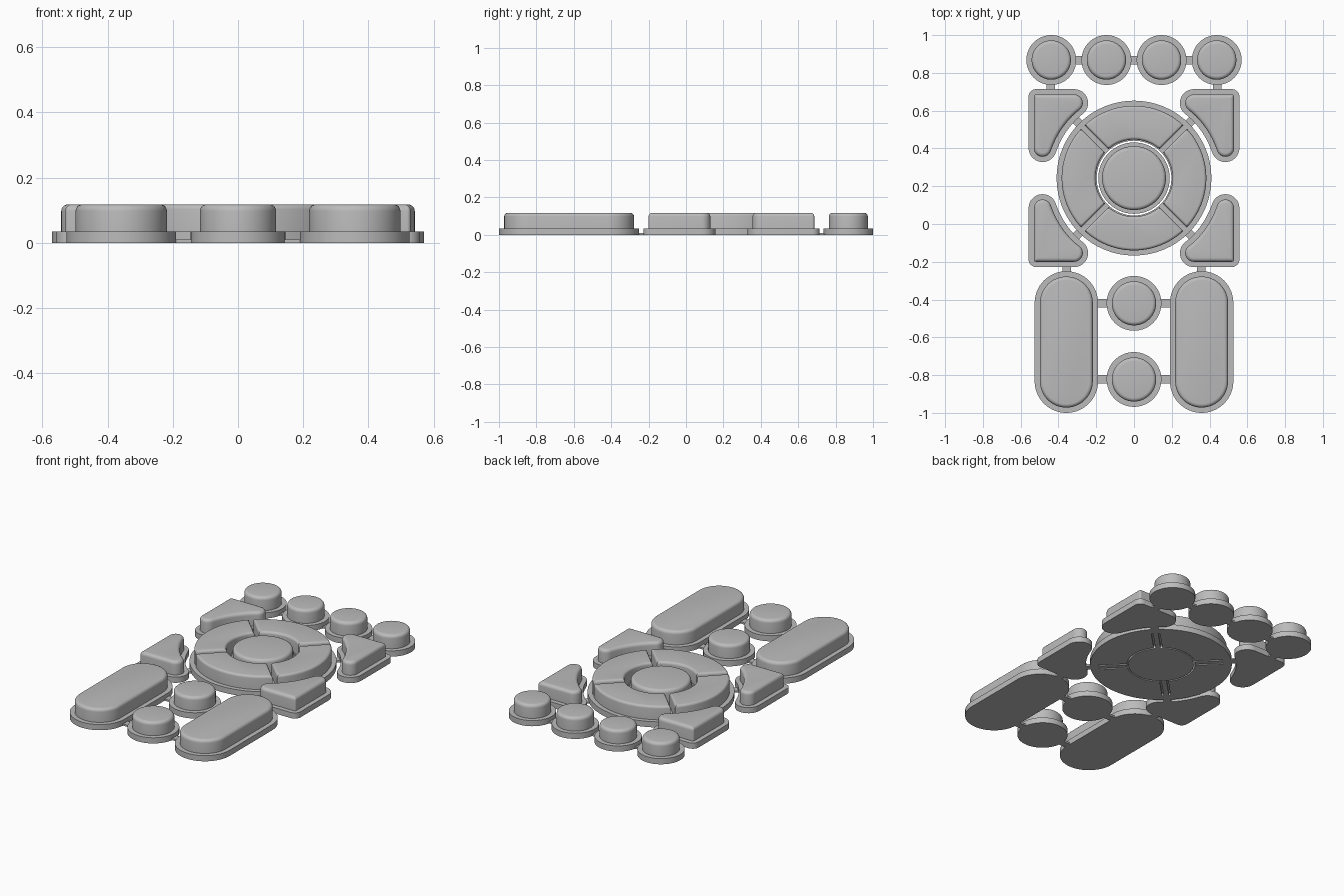
import bpy, bmesh
from math import sin, cos, asin, atan2, pi, radians, hypot

if "Cube" in bpy.data.objects:
    bpy.data.objects.remove(bpy.data.objects["Cube"])

rubber = bpy.data.materials.new("grey rubber")
rubber.use_nodes = True
GREY = (0.5, 0.5, 0.5, 1)
rubber.diffuse_color = GREY
rubber.node_tree.nodes["Principled BSDF"].inputs["Base Color"].default_value = GREY

BASE_Z, TOP_Z, LIP, ROUND = 0.035, 0.118, 0.028, 0.02
DISC_Y, DISC_R = 0.243, 0.41


# ---- outlines ----
def arc(cx, cy, r, a0, a1, n):
    return [(cx + r * cos(a0 + (a1 - a0) * i / n), cy + r * sin(a0 + (a1 - a0) * i / n))
            for i in range(n + 1)]


def circle(cx, cy, r):
    return lambda inset: arc(cx, cy, r - inset, 0, 2 * pi, 64)[:-1]


def capsule(cx, y0, y1, r):
    return lambda inset: (arc(cx, y1, r - inset, 0, pi, 32)
                          + arc(cx, y0, r - inset, pi, 2 * pi, 32))


def corner(sx, sy):
    """Rounded corner piece with a concave side following the disc."""
    left, top, end = -0.558, 0.714 - DISC_Y, 0.074
    p, q = (-0.317, top - end), (left + end, 0.159)

    def outline(inset):
        r, k = end - inset, max(0.04 - inset, 0.004)
        ap, aq = atan2(p[1], p[0]), atan2(q[1], q[0])
        hollow = (hypot(*p) + hypot(*q)) / 2 - r
        pts = arc(left + inset + k, top - inset - k, k, pi, pi / 2, 8)
        pts += arc(*p, r, pi / 2, ap - pi, 16)
        pts += arc(0, 0, hollow, ap, aq, 16)[1:-1]
        pts += arc(*q, r, aq - pi, -pi, 16)
        return [(sx * x, DISC_Y + sy * y) for x, y in pts]
    return outline


def segment(turn):
    """Quarter of the direction ring, with parallel gaps to its neighbours."""
    def outline(inset):
        ro, ri, g = 0.383 - inset, 0.204 + inset, 0.013 + inset
        a, b = turn - pi / 4, turn + pi / 4
        return (arc(0, DISC_Y, ro, a + asin(g / ro), b - asin(g / ro), 24)
                + arc(0, DISC_Y, ri, b - asin(g / ri), a + asin(g / ri), 24))
    return outline


# ---- solids ----
def loft(name, rings, hollow=False):
    """Skin a stack of (outline, z) rings; hollow joins last ring to first."""
    bm = bmesh.new()
    loops = [[bm.verts.new((x, y, z)) for x, y in pts] for pts, z in rings]
    pairs = list(zip(loops, loops[1:]))
    if hollow:
        pairs.append((loops[-1], loops[0]))
    else:
        bm.faces.new(loops[0])
        bm.faces.new(loops[-1])
    for lo, hi in pairs:
        for i in range(len(lo)):
            bm.faces.new((lo[i - 1], lo[i], hi[i], hi[i - 1]))
    bmesh.ops.recalc_face_normals(bm, faces=bm.faces)
    mesh = bpy.data.meshes.new(name)
    bm.to_mesh(mesh)
    bm.free()
    mesh.materials.append(rubber)
    ob = bpy.data.objects.new(name, mesh)
    bpy.context.collection.objects.link(ob)
    return ob


def smooth(ob):
    bpy.ops.object.select_all(action='DESELECT')
    ob.select_set(True)
    bpy.context.view_layer.objects.active = ob
    bpy.ops.object.shade_smooth_by_angle(angle=radians(32))


def cap(name, outline, lip=LIP, rnd=ROUND):
    rings = [(outline(lip), BASE_Z - 0.004)]
    for i in range(6):
        a = i * pi / 10
        rings.append((outline(lip + rnd * (1 - cos(a))), TOP_Z - rnd * (1 - sin(a))))
    smooth(loft(name + "_cap", rings))


def key(name, outline):
    smooth(loft(name + "_base", [(outline(0), 0), (outline(0), BASE_Z)]))
    cap(name, outline)


def bar(name, x, y, length, width, turn=0, z0=0.0, z1=0.011):
    c, s = cos(turn), sin(turn)
    pts = [(x + u * c - v * s, y + u * s + v * c) for u, v in
           ((-length / 2, -width / 2), (length / 2, -width / 2),
            (length / 2, width / 2), (-length / 2, width / 2))]
    return loft(name, [(pts, z0), (pts, z1)])


# ---- top row of round keys ----
for i in range(4):
    key(f"top_key_{i + 1}", circle(-0.438 + 0.292 * i, 0.868, 0.132))
for i in range(3):
    bar(f"top_bridge_{i + 1}", -0.292 + 0.292 * i, 0.868, 0.06, 0.045)

# ---- direction ring and centre key ----
ring_out, ring_in = circle(0, DISC_Y, DISC_R)(0), circle(0, DISC_Y, 0.198)(0)
disc = loft("ring_base", [(ring_out, 0), (ring_out, BASE_Z),
                          (ring_in, BASE_Z), (ring_in, 0)], hollow=True)

# Grooves under the ring, in pairs along the diagonals
for i in range(4):
    a = pi / 4 + i * pi / 2
    for side in (-0.02, 0.02):
        cutter = bar("groove_cutter", 0.275 * cos(a) - side * sin(a),
                     DISC_Y + 0.275 * sin(a) + side * cos(a), 0.17, 0.01, a, -0.01, 0.015)
        cutter.hide_render = True
        mod = disc.modifiers.new("groove", 'BOOLEAN')
        mod.operation, mod.object, mod.solver = 'DIFFERENCE', cutter, 'EXACT'
        bpy.context.view_layer.objects.active = disc
        bpy.ops.object.modifier_apply(modifier=mod.name)
        bpy.data.objects.remove(cutter)
smooth(disc)

for name, turn in (("right", pi), ("left", 0), ("back", pi / 2), ("front", -pi / 2)):
    cap(f"{name}_direction", segment(turn), 0, 0.015)

centre = circle(0, DISC_Y, 0.189)
smooth(loft("centre_base", [(centre(0), 0), (centre(0), BASE_Z)]))
cap("centre", centre, 0.02)

# ---- mirrored sides ----
for side, sx in (("left", 1), ("right", -1)):
    for end, sy in (("back", 1), ("front", -1)):
        key(f"{end}_{side}_corner_key", corner(sx, sy))
        bar(f"{end}_{side}_diagonal_bridge", sx * 0.302, DISC_Y + sy * 0.302,
            0.05, 0.045, sx * sy * pi / 4)
    key(f"{side}_long_key", capsule(sx * 0.358, -0.832, -0.418, 0.168))
    bar(f"{side}_back_bridge", sx * 0.44, 0.725, 0.045, 0.045)
    bar(f"{side}_front_bridge", sx * 0.356, -0.24, 0.045, 0.05)
    for y in (-0.42, -0.823):
        bar(f"{side}_long_key_bridge", sx * 0.167, y, 0.07, 0.045)

# ---- small round keys between the long keys ----
for name, y in (("upper", -0.42), ("lower", -0.823)):
    key(f"{name}_round_key", circle(0, y, 0.145))
